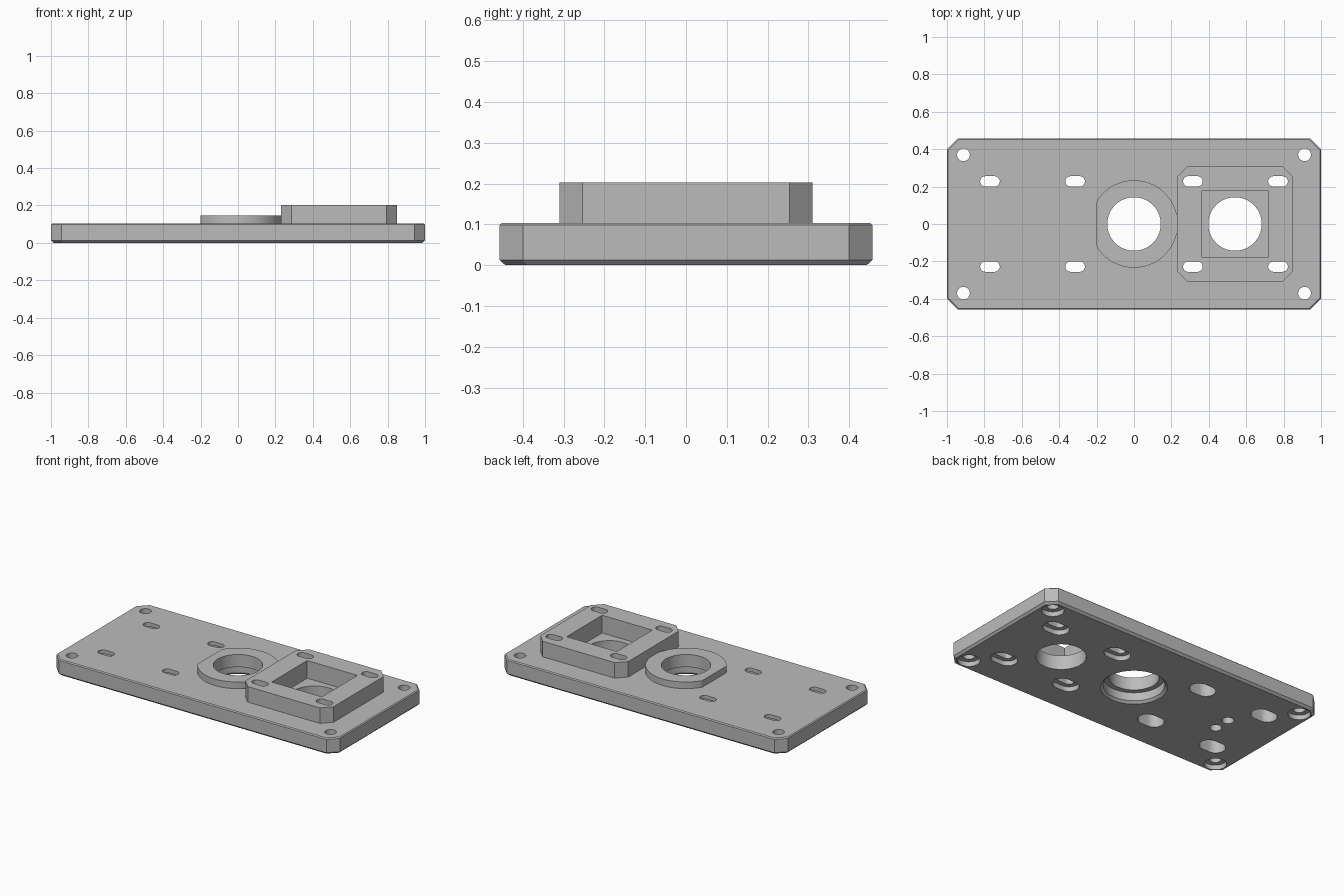
import bpy, bmesh, math

if "Cube" in bpy.data.objects:
    bpy.data.objects.remove(bpy.data.objects["Cube"], do_unlink=True)

grey = bpy.data.materials.new("machined_grey")
grey.use_nodes = True
grey.diffuse_color = (0.5, 0.5, 0.5, 1)
grey.node_tree.nodes["Principled BSDF"].inputs["Base Color"].default_value = (0.5, 0.5, 0.5, 1)


def chamfered(cx, hx, hy, c):
    """Rectangle outline with cut corners."""
    quarter = [(hx, hy - c), (hx - c, hy)]
    pts = quarter + [(-x, y) for x, y in reversed(quarter)]
    pts += [(-x, -y) for x, y in pts]
    return [(cx + x, y) for x, y in pts]


def slot(cx, cy, r, s=0.0, n=48):
    """Round-ended slot outline; a circle when s is zero."""
    pts = []
    for i in range(n):
        a = 2 * math.pi * (i + 0.5) / n
        pts.append((cx + r * math.cos(a) + math.copysign(s, math.cos(a)), cy + r * math.sin(a)))
    return pts


def loft(bm, layers):
    """Closed solid through stacked outlines (outline, z) of equal length."""
    rings = [[bm.verts.new((x, y, z)) for x, y in pts] for pts, z in layers]
    bm.faces.new(rings[0][::-1])
    bm.faces.new(rings[-1])
    n = len(rings[0])
    for lo, hi in zip(rings, rings[1:]):
        for i in range(n):
            j = (i + 1) % n
            bm.faces.new((lo[i], lo[j], hi[j], hi[i]))


def make(name, solids):
    bm = bmesh.new()
    for layers in solids:
        loft(bm, layers)
    bmesh.ops.recalc_face_normals(bm, faces=bm.faces)
    mesh = bpy.data.meshes.new(name)
    bm.to_mesh(mesh)
    bm.free()
    mesh.materials.append(grey)
    ob = bpy.data.objects.new(name, mesh)
    bpy.context.collection.objects.link(ob)
    return ob


TOP, BLOCK, COLLAR, FLOOR = 0.104, 0.203, 0.146, 0.09
BELOW, ABOVE = -0.05, 0.3
BX = 0.54

# Base plate with bevelled rims
plate = make("base_plate", [[
    (chamfered(0, 0.987, 0.443, 0.052), 0),
    (chamfered(0, 1.0, 0.457, 0.057), 0.013),
    (chamfered(0, 1.0, 0.457, 0.057), 0.098),
    (chamfered(0, 0.994, 0.451, 0.055), TOP)]])

# Raised square block
block = make("raised_block", [[(chamfered(BX, 0.31, 0.31, 0.056), z) for z in (TOP, BLOCK)]])

# Round collar, flattened on one side
ring = [(min(max(x, -0.2), 0.23), y) for x, y in slot(0, 0, 0.234, n=128)]
collar = make("bearing_collar", [[(ring, z) for z in (TOP, COLLAR)]])


def stepped(cx, cy, wide, narrow, s, ledge):
    """Through hole with a wider bore from underneath."""
    return [(slot(cx, cy, wide, s), BELOW), (slot(cx, cy, wide, s), ledge),
            (slot(cx, cy, narrow, s), ledge), (slot(cx, cy, narrow, s), ABOVE)]


# Holes: corner screws, adjustment slots, blind pin holes, main bores
holes = []
for sy in (-1, 1):
    for sx in (-1, 1):
        holes.append(stepped(sx * 0.912, sy * 0.37, 0.064, 0.034, 0, 0.03))
        for x in (0.315, 0.77):
            holes.append(stepped(sx * x, sy * 0.228, 0.057, 0.0275, 0.025,
                                 0.03 if sx > 0 else 0.08))
    holes.append([(slot(-0.65, sy * 0.054, 0.034), z) for z in (BELOW, 0.06)])
holes.append([(slot(0, 0, r, n=96), z) for r, z in
              ((0.19, BELOW), (0.19, 0), (0.175, 0.014), (0.175, 0.066),
               (0.143, 0.066), (0.143, ABOVE))])
holes.append([(slot(BX, 0, 0.143, n=96), z) for z in (BELOW, ABOVE)])

hole_cutter = make("hole_cutter", holes)
square = [(BX + x * 0.177, y * 0.179) for x, y in ((-1, -1), (1, -1), (1, 1), (-1, 1))]
pocket_cutter = make("pocket_cutter", [[(square, FLOOR), (square, ABOVE)]])

# Cut each part, then shade
for part in (plate, block, collar):
    bpy.ops.object.select_all(action='DESELECT')
    part.select_set(True)
    bpy.context.view_layer.objects.active = part
    cutters = [hole_cutter] if part is collar else [pocket_cutter, hole_cutter]
    for cutter in cutters:
        mod = part.modifiers.new("cut", 'BOOLEAN')
        mod.operation = 'DIFFERENCE'
        mod.solver = 'EXACT'
        mod.object = cutter
        bpy.ops.object.modifier_apply(modifier=mod.name)
    bpy.ops.object.shade_smooth_by_angle(angle=math.radians(25))

for cutter in (hole_cutter, pocket_cutter):
    bpy.data.objects.remove(cutter, do_unlink=True)
